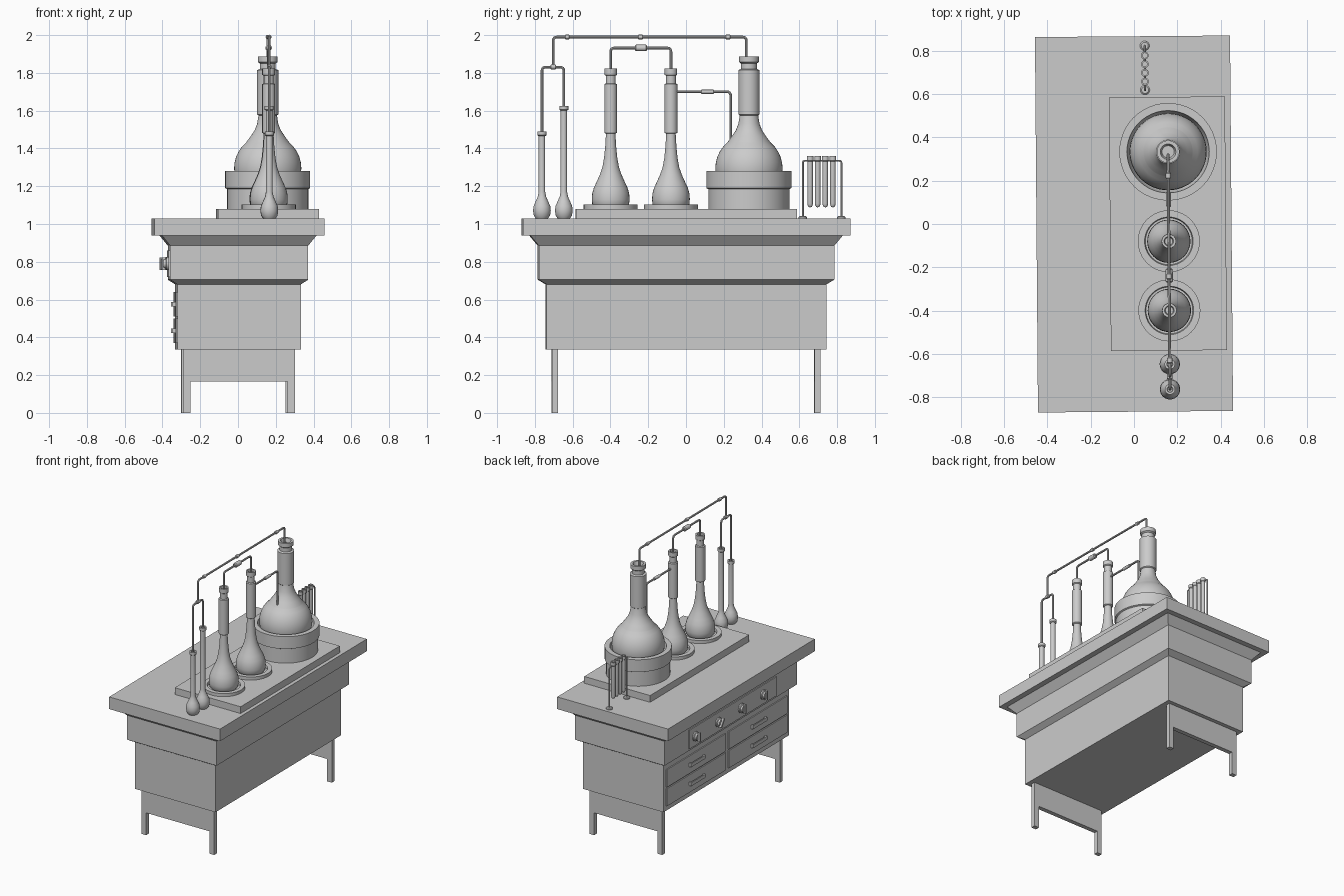
import bpy, bmesh, math
from mathutils import Vector, Matrix

if "Cube" in bpy.data.objects:
    bpy.data.objects.remove(bpy.data.objects["Cube"])

TURN = Matrix.Rotation(0.008, 4, 'Z')   # whole bench is turned very slightly
GX = 0.16                               # line of the glassware
parts = []


def add(name, mesh, smooth=False):
    ob = bpy.data.objects.new(name, mesh)
    bpy.context.collection.objects.link(ob)
    mesh.transform(TURN)
    parts.append(ob)
    if smooth:
        bpy.ops.object.select_all(action='DESELECT')
        ob.select_set(True)
        bpy.context.view_layer.objects.active = ob
        bpy.ops.object.shade_smooth_by_angle(angle=math.radians(35))
    return ob


def finish(bm, name, smooth=False):
    bmesh.ops.remove_doubles(bm, verts=bm.verts, dist=1e-5)
    bmesh.ops.recalc_face_normals(bm, faces=bm.faces)
    me = bpy.data.meshes.new(name)
    bm.to_mesh(me)
    bm.free()
    return add(name, me, smooth)


def loft(name, sections, cx=0, cy=0):
    """Stack of rectangles given as (half x, half y, z)."""
    bm = bmesh.new()
    rings = [[bm.verts.new((cx + a * hx, cy + b * hy, z))
              for a, b in ((-1, -1), (1, -1), (1, 1), (-1, 1))] for hx, hy, z in sections]
    for r, s in zip(rings, rings[1:]):
        for i in range(4):
            bm.faces.new((r[i], r[(i + 1) % 4], s[(i + 1) % 4], s[i]))
    bm.faces.new(rings[0])
    bm.faces.new(rings[-1])
    return finish(bm, name)


def box(name, x0, x1, y0, y1, z0, z1):
    hx, hy = (x1 - x0) / 2, (y1 - y0) / 2
    return loft(name, [(hx, hy, z0), (hx, hy, z1)], (x0 + x1) / 2, (y0 + y1) / 2)


def lathe(name, profile, origin, axis='Z', n=32):
    """Spin (radius, height) points about an axis through origin."""
    bm = bmesh.new()
    vs = [bm.verts.new((r, 0, h)) for r, h in profile]
    es = [bm.edges.new(p) for p in zip(vs, vs[1:])]
    bmesh.ops.spin(bm, geom=vs + es, cent=(0, 0, 0), axis=(0, 0, 1),
                   angle=math.tau, steps=n, use_duplicate=False)
    m = {'Z': Matrix(), 'Y': Matrix.Rotation(-math.pi / 2, 4, 'X'),
         'X': Matrix.Rotation(-math.pi / 2, 4, 'Y')}[axis]
    bm.transform(Matrix.Translation(origin) @ m)
    return finish(bm, name, True)


def pipe(name, pts, r=0.007, bend=0.02, x=GX):
    """Round pipe through (y, z) points with filleted corners."""
    p = [Vector((x, y, z)) for y, z in pts]
    path = [p[0]]
    for a, b, c in zip(p, p[1:], p[2:]):
        s, e = b + (a - b).normalized() * bend, b + (c - b).normalized() * bend
        path += [s * (1 - t) ** 2 + b * 2 * t * (1 - t) + e * t * t for t in (0, .25, .5, .75, 1)]
    path.append(p[-1])
    cu = bpy.data.curves.new(name, 'CURVE')
    cu.dimensions, cu.bevel_depth, cu.bevel_resolution, cu.use_fill_caps = '3D', r, 2, True
    sp = cu.splines.new('POLY')
    sp.points.add(len(path) - 1)
    for q, v in zip(sp.points, path):
        q.co = (*v, 1)
    tmp = bpy.data.objects.new(name + "_curve", cu)
    bpy.context.collection.objects.link(tmp)
    bpy.context.view_layer.update()
    me = bpy.data.meshes.new_from_object(tmp.evaluated_get(bpy.context.evaluated_depsgraph_get()))
    bpy.data.objects.remove(tmp)
    return add(name, me, True)


def coupling(name, y, z, length, r, axis='Y'):
    h, c = length / 2, r * 0.3
    return lathe(name, [(0, -h), (r - c, -h), (r, -h + c), (r, h - c), (r - c, h), (0, h)],
                 (GX, y, z), axis, 12)


# bench: cabinet, drawer apron, flared moulding and top
loft("cabinet", [(.327, .74, .335), (.327, .74, .68)])
loft("apron", [(.327, .74, .68), (.365, .782, .705), (.365, .782, .885), (.41, .828, .94)])
loft("bench_top", [(.45, .866, .94), (.45, .866, 1.03)])
box("raised_plate", -.111, .424, -.585, .585, 1.03, 1.08)

# end frames: a panel with a leg at each side
for tag, y in (("front", -.695), ("back", .695)):
    bm = bmesh.new()
    outline = [(-.295, 0), (-.257, 0), (-.257, .165), (.257, .165), (.257, 0),
               (.295, 0), (.295, .335), (-.295, .335)]
    f = bm.faces.new([bm.verts.new((x, y - .016, z)) for x, z in outline])
    ext = bmesh.ops.extrude_face_region(bm, geom=[f])['geom']
    bmesh.ops.translate(bm, vec=(0, .032, 0), verts=[v for v in ext if isinstance(v, bmesh.types.BMVert)])
    finish(bm, tag + "_legs")

# control strip and knobs on the -x side
box("control_strip", -.372, -.364, -.53, .5, .72, .86)
for i, y in enumerate((.43, .16, -.11, -.37)):
    lathe(f"knob_{i}", [(0, 0), (.034, 0), (.034, .01), (.026, .014), (.024, .026), (0, .026)],
          (-.371, y, .79), 'X', 24)
    grip = loft(f"knob_grip_{i}", [(.009, .008, -.033), (.009, .008, .033)])
    grip.data.transform(TURN @ Matrix.Translation((-.399, y, .79))
                        @ Matrix.Rotation(.6 if i == 1 else 0, 4, 'X') @ TURN.inverted() @ TURN.inverted())
    grip.data.transform(TURN)

# drawers with bar pulls
for i, y in enumerate((.365, -.365)):
    for j, z in enumerate((.435, .575)):
        box(f"drawer_{i}{j}", -.335, -.326, y - .345, y + .345, z - .065, z + .065)
        box(f"pull_{i}{j}", -.352, -.344, y - .085, y + .085, z - .013, z + .013)
        for s in (-1, 1):
            box(f"pull_post_{i}{j}{s}", -.345, -.334, y + s * .078 - .007, y + s * .078 + .007, z - .013, z + .013)

# heating mantle and large flask
BY = .332
lathe("mantle", [(0, 1.08), (.215, 1.08), (.215, 1.185), (.225, 1.19), (.225, 1.28),
                 (.19, 1.28), (.18, 1.22), (.14, 1.15), (0, 1.11)], (GX, BY, 0), n=48)
dome = [(.178 * math.cos(a), 1.295 + .178 * math.sin(a))
        for a in (math.radians(-90 + 10 * k) for k in range(15))]
lathe("large_flask", dome + [(.112, 1.435), (.09, 1.465), (.07, 1.495), (.056, 1.53), (.049, 1.575),
      (.056, 1.58), (.056, 1.815), (.042, 1.82), (.042, 1.85), (.052, 1.857), (.052, 1.887),
      (.036, 1.887), (.028, 1.86), (0, 1.86)], (GX, BY, 0), n=48)

# two small flasks in ring seats
for i, y in enumerate((-.40, -.081)):
    lathe(f"flask_seat_{i}", [(0, 1.08), (.143, 1.08), (.143, 1.103), (.112, 1.103),
                              (.108, 1.088), (0, 1.088)], (GX, y, 0), n=40)
    lathe(f"small_flask_{i}", [
        (0, 1.085), (.085, 1.085), (.097, 1.10), (.1, 1.13), (.098, 1.16), (.09, 1.19), (.076, 1.22),
        (.058, 1.26), (.044, 1.30), (.035, 1.35), (.029, 1.41), (.025, 1.478), (.034, 1.483),
        (.034, 1.74), (.026, 1.744), (.026, 1.785), (.033, 1.79), (.033, 1.822), (.022, 1.822),
        (.018, 1.805), (0, 1.805)], (GX, y, 0))

# two tall bulb tubes
for i, (y, top) in enumerate(((-.764, 1.49), (-.648, 1.625))):
    lathe(f"bulb_tube_{i}", [
        (0, 1.03), (.033, 1.03), (.043, 1.045), (.047, 1.07), (.044, 1.095), (.033, 1.12), (.022, 1.145),
        (.0175, 1.17), (.0175, top - .025), (.024, top - .02), (.024, top), (.014, top),
        (.012, top - .01), (0, top - .01)], (GX, y, 0), n=24)

# connecting pipes and couplings
pipe("main_pipe", [(-.704, 1.82), (-.704, 1.99), (.318, 1.99), (.318, 1.86)])
pipe("branch_pipe", [(-.764, 1.47), (-.764, 1.83), (-.648, 1.83), (-.648, 1.6)])
pipe("bridge_pipe", [(-.40, 1.8), (-.40, 1.932), (-.081, 1.932), (-.081, 1.8)])
pipe("feed_pipe", [(-.06, 1.7), (.235, 1.7), (.235, 1.42)])
coupling("branch_coupling", -.704, 1.832, .03, .013)
for i, y in enumerate((-.63, -.243, .222)):
    coupling(f"main_coupling_{i}", y, 1.99, .028, .012)
coupling("bridge_coupling", -.239, 1.932, .064, .017)
coupling("feed_coupling", .113, 1.7, .07, .011)

# test tube rack
RX = .056
pipe("rack_frame", [(.618, 1.035), (.618, 1.335), (.822, 1.335), (.822, 1.035)], .005, .012, RX)
for i, y in enumerate((.618, .822)):
    lathe(f"rack_foot_{i}", [(0, 1.03), (.022, 1.03), (.022, 1.037), (.016, 1.042), (0, 1.042)], (RX, y, 0), n=20)
for i in range(4):
    lathe(f"test_tube_{i}", [(0, 1.088), (.008, 1.09), (.013, 1.098), (.0145, 1.108), (.0145, 1.332),
                             (.018, 1.336), (.018, 1.36), (.011, 1.36), (.011, 1.34), (0, 1.34)],
          (RX, .657 + .04 * i, 0), n=16)
